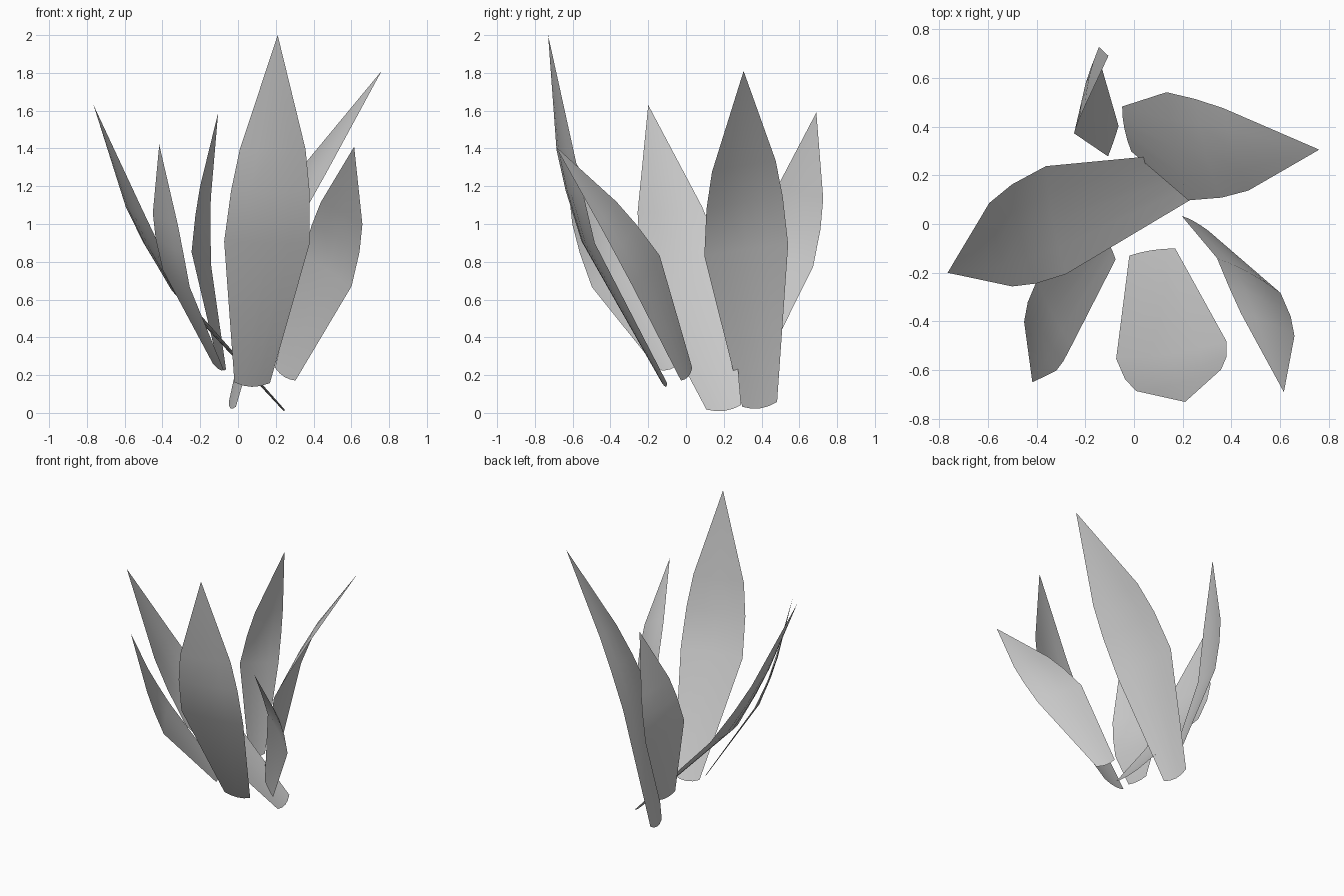
import bpy, bmesh
from mathutils import Vector, Matrix

if "Cube" in bpy.data.objects:
    bpy.data.objects.remove(bpy.data.objects["Cube"])

# Shared leaf outline, in units of leaf length:
# (position along leaf, outward bow, half width, mid bulge, twist)
ROWS = [
    (0.000, 0.000, 0.049, 0.000, 0.00),
    (0.430, 0.076, 0.118, 0.008, 0.00),
    (0.575, 0.068, 0.109, 0.010, 0.06),
    (0.690, 0.056, 0.092, 0.008, 0.10),
]
COLS = (-1, -0.5, 0, 0.5, 1)

# Each leaf: name, base centre, tip, direction across the blade
LEAVES = [
    ("front_leaf", (0.075, -0.115, 0.16), (0.21, -0.73, 2.0), (0.225, 0.035, -0.005)),
    ("right_leaf", (-0.03, 0.39, 0.045), (0.76, 0.305, 1.81), (0.047, -0.22, -0.025)),
    ("left_leaf", (0.23, 0.2, 0.03), (-0.765, -0.2, 1.63), (0.035, -0.222, -0.02)),
    ("front_left_leaf", (-0.105, -0.09, 0.245), (-0.417, -0.65, 1.42), (0.075, -0.12, -0.065)),
    ("front_right_leaf", (0.25, 0.003, 0.205), (0.615, -0.69, 1.41), (-0.13, 0.07, 0.085)),
    ("back_leaf", (-0.085, 0.34, 0.245), (-0.105, 0.69, 1.59), (-0.05, -0.145, 0.035)),
]


def make_leaf(name, base, tip, across):
    base, tip = Vector(base), Vector(tip)
    length = (tip - base).length
    up = (tip - base).normalized()
    across = Vector(across)
    out = across.cross(up).normalized()
    side = up.cross(out)
    bm = bmesh.new()
    grid = []
    for i, (t, bow, half, bulge, twist) in enumerate(ROWS):
        turned = side - out * twist
        row = []
        for c in COLS:
            # rounded foot on the first row
            along = t - (0.012 * (1 - c * c) if i == 0 else 0)
            p = up * along + out * (bow + bulge * (1 - c * c)) + turned * (half * c)
            row.append(bm.verts.new(base + p * length))
        grid.append(row)
    for a, b in zip(grid, grid[1:]):
        for j in range(len(COLS) - 1):
            bm.faces.new((a[j], a[j + 1], b[j + 1], b[j]))
    # pointed end
    point = bm.verts.new(tip)
    for j in range(len(COLS) - 1):
        bm.faces.new((grid[-1][j], grid[-1][j + 1], point))
    for f in bm.faces:
        f.smooth = True
    mesh = bpy.data.meshes.new(name)
    bm.to_mesh(mesh)
    bm.free()
    obj = bpy.data.objects.new(name, mesh)
    bpy.context.collection.objects.link(obj)


for leaf in LEAVES:
    make_leaf(*leaf)
